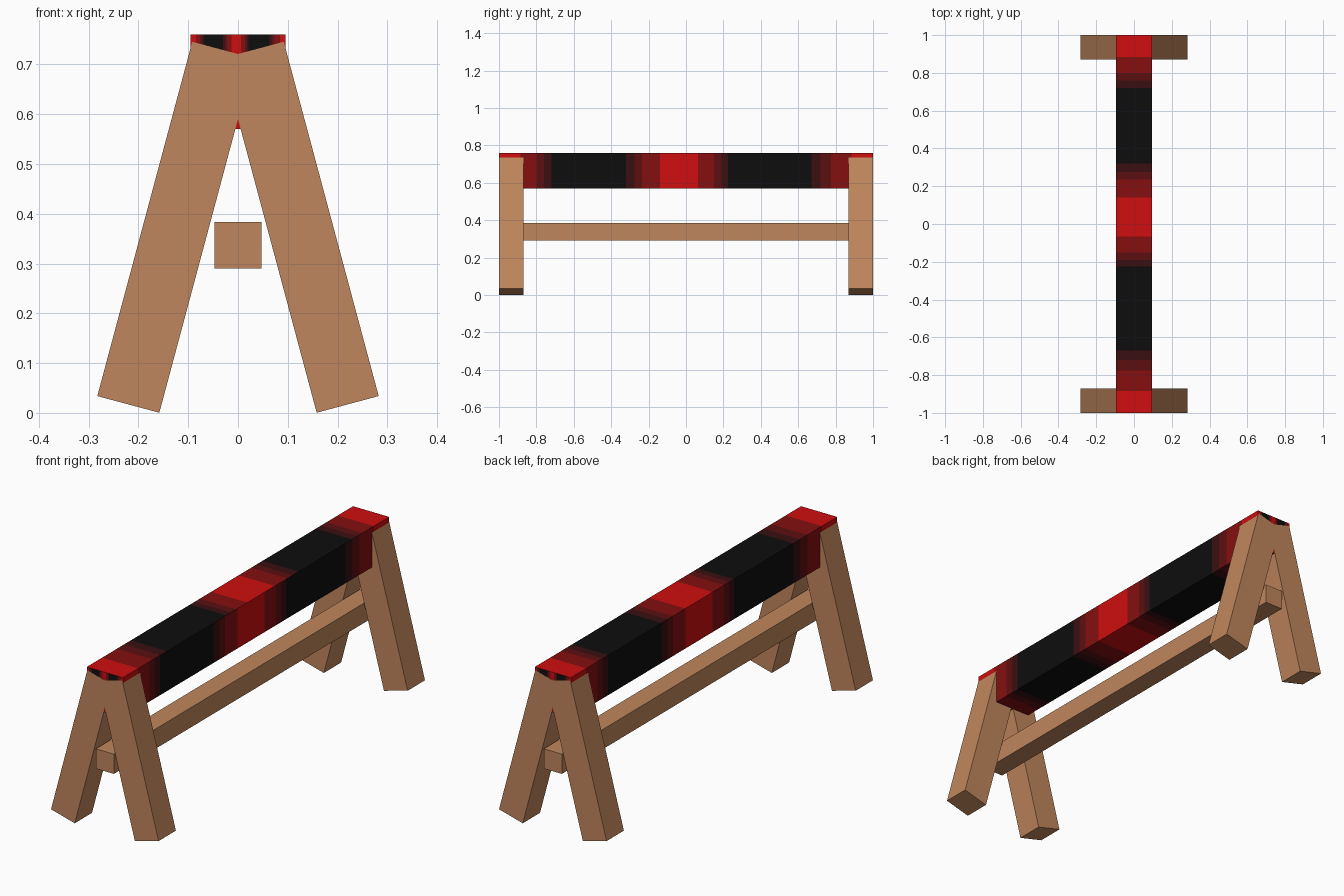
import bpy
import bmesh
import math
from mathutils import Vector

if "Cube" in bpy.data.objects:
    bpy.data.objects.remove(bpy.data.objects["Cube"])


def material(name, rgb):
    m = bpy.data.materials.new(name)
    m.diffuse_color = (*rgb, 1)
    m.use_nodes = True
    m.node_tree.nodes["Principled BSDF"].inputs["Base Color"].default_value = m.diffuse_color
    return m


wood = material("wood", (0.53, 0.24, 0.109))
paints = [material("red", (0.62, 0.0045, 0.0045)),
          material("deep red", (0.235, 0.0045, 0.005)),
          material("dark red", (0.105, 0.0045, 0.005)),
          material("darkest red", (0.042, 0.0045, 0.005)),
          material("black", (0.0042, 0.0042, 0.0042))]


def finish(bm, name, mats):
    me = bpy.data.meshes.new(name)
    bm.to_mesh(me)
    bm.free()
    for m in mats:
        me.materials.append(m)
    ob = bpy.data.objects.new(name, me)
    bpy.context.collection.objects.link(ob)
    return ob


def box(name, size, loc, tilt=0):
    bm = bmesh.new()
    bmesh.ops.create_cube(bm, size=1)
    bmesh.ops.scale(bm, vec=size, verts=bm.verts)
    ob = finish(bm, name, [wood])
    ob.location = loc
    ob.rotation_euler = (0, tilt, 0)
    return ob


# Splayed legs, a crossed pair at each end
for end, y in (("front", -0.935), ("back", 0.935)):
    for side, s in (("left", -1), ("right", 1)):
        box(f"{end}_{side}_leg", (0.129, 0.13, 0.737),
            (s * 0.125, y, 0.373), -s * math.radians(15))

# Low stretcher bar
box("stretcher_bar", (0.095, 2.0, 0.094), (0, 0, 0.337))

# Striped beam: every face carries the same bands, running along its own width
bands = [(-.885, 0), (-.80, 1), (-.76, 2), (-.72, 3), (-.32, 4), (-.275, 3),
         (-.235, 2), (-.14, 1), (.065, 0), (.15, 1), (.19, 2), (.225, 3),
         (.67, 4), (.72, 3), (.775, 2), (.885, 1), (1, 0)]
X, Y, Z = Vector((1, 0, 0)), Vector((0, 1, 0)), Vector((0, 0, 1))
half = Vector((0.095, 0.9995, 0.095))
bm = bmesh.new()
for u, v in ((X, Z), (Y, Z), (-X, Z), (-Y, Z), (-Y, X), (Y, X)):
    n = u.cross(v)
    start = -1
    for stop, colour in bands:
        corners = [n + u * a + v * b for a, b in
                   ((start, -1), (stop, -1), (stop, 1), (start, 1))]
        f = bm.faces.new([bm.verts.new(c * 1.0) for c in corners])
        f.material_index = colour
        start = stop
bmesh.ops.scale(bm, vec=half, verts=bm.verts)
bmesh.ops.remove_doubles(bm, verts=bm.verts, dist=1e-5)
beam = finish(bm, "striped_beam", paints)
beam.location = (0, 0, 0.665)
